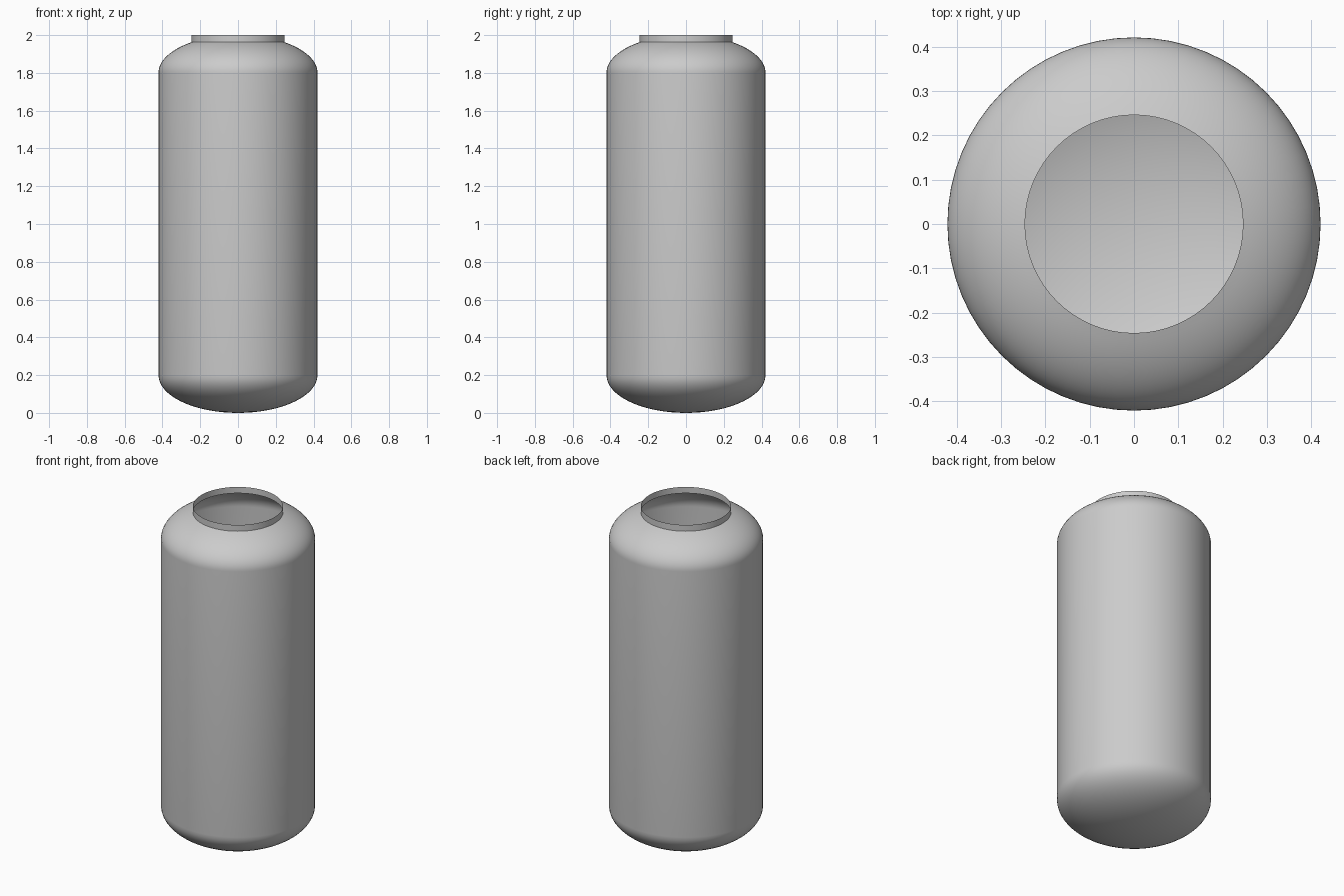
import bpy, bmesh, math

if "Cube" in bpy.data.objects:
    bpy.data.objects.remove(bpy.data.objects["Cube"])

SEGMENTS = 64
R, NECK_R = 0.421, 0.246   # body and neck radii
CAP = 0.2                  # height of the elliptical end caps


def lathe(name, profile):
    """Spin an (r, z) profile around the z axis as a thin open shell."""
    bm = bmesh.new()
    verts = [bm.verts.new((r, 0, z)) for r, z in profile]
    edges = [bm.edges.new(pair) for pair in zip(verts, verts[1:])]
    bmesh.ops.spin(bm, geom=verts + edges, cent=(0, 0, 0), axis=(0, 0, 1),
                   angle=math.tau, steps=SEGMENTS, use_merge=True)
    bmesh.ops.remove_doubles(bm, verts=bm.verts, dist=1e-5)
    bmesh.ops.recalc_face_normals(bm, faces=bm.faces)
    # Open shell: make sure the normals point outward
    if sum(f.normal.dot(f.calc_center_median()) * f.calc_area()
           for f in bm.faces) < 0:
        bmesh.ops.reverse_faces(bm, faces=bm.faces)
    mesh = bpy.data.meshes.new(name)
    bm.to_mesh(mesh)
    bm.free()
    obj = bpy.data.objects.new(name, mesh)
    bpy.context.collection.objects.link(obj)
    bpy.ops.object.select_all(action='DESELECT')
    obj.select_set(True)
    bpy.context.view_layer.objects.active = obj
    bpy.ops.object.shade_smooth_by_angle(angle=math.radians(35))
    return obj


# Body: rounded base, straight wall, shoulder that stops at the neck
N = 16
base = [(R * math.sin(a), CAP - CAP * math.cos(a))
        for a in (i / N * math.pi / 2 for i in range(N + 1))]
end = math.acos(NECK_R / R)
shoulder = [(R * math.cos(a), 2 - CAP + CAP * math.sin(a))
            for a in (i / N * end for i in range(N + 1))]
lathe("vessel_body", base + shoulder)

# Neck: short open collar
lathe("neck_collar", [(NECK_R, shoulder[-1][1]), (NECK_R, 2.0)])
